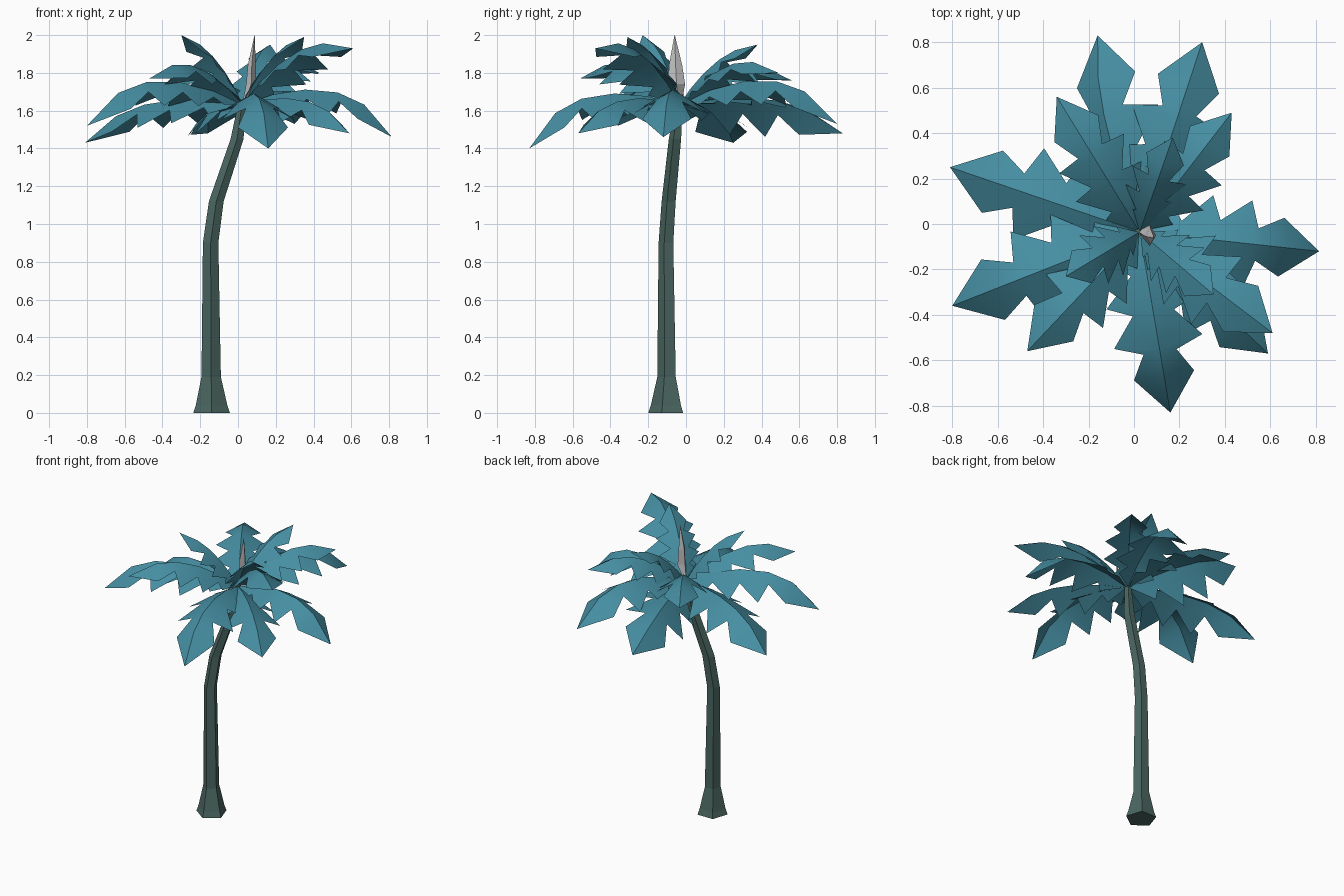
import bpy, math
from mathutils import Vector, Matrix

if "Cube" in bpy.data.objects:
    bpy.data.objects.remove(bpy.data.objects["Cube"])


def material(name, rgb):
    m = bpy.data.materials.new(name)
    m.diffuse_color = (*rgb, 1)
    m.use_nodes = True
    m.node_tree.nodes["Principled BSDF"].inputs["Base Color"].default_value = m.diffuse_color
    return m


def make(name, verts, faces, mat=None, smooth=False):
    me = bpy.data.meshes.new(name)
    me.from_pydata([tuple(v) for v in verts], [], faces)
    me.update()
    ob = bpy.data.objects.new(name, me)
    bpy.context.collection.objects.link(ob)
    if mat:
        me.materials.append(mat)
    if smooth:
        me.shade_smooth()
    return ob


def loft(name, rings, sides, start, mat=None, flat=1):
    """Tube through rings of (x, y, z, radius), capped at both ends."""
    verts, faces = [], []
    for x, y, z, r in rings:
        for k in range(sides):
            a = start + 2 * math.pi * k / sides
            verts.append((x + flat * r * math.cos(a), y + r * math.sin(a), z))
    for i in range(len(rings) - 1):
        for k in range(sides):
            a, b = i * sides + k, i * sides + (k + 1) % sides
            faces.append((a, b, b + sides, a + sides))
    n = len(verts)
    faces += [tuple(reversed(range(sides))), tuple(range(n - sides, n))]
    return make(name, verts, faces, mat)


leaf_mat = material("leaf", (0.06, 0.27, 0.36))
bark_mat = material("bark", (0.07, 0.135, 0.12))

# Leaning five-sided trunk with flared foot
loft("trunk", [(-.14, -.098, 0, .102), (-.14, -.098, .04, .088),
               (-.142, -.098, .19, .054), (-.145, -.102, .9, .043),
               (-.115, -.088, 1.12, .041), (-.005, -.055, 1.45, .036),
               (.022, -.035, 1.64, .022)], 5, -math.pi / 2, bark_mat)

# Frond template along a unit chord: arched midrib (x, z), tooth half widths
RIB = [(0, 0), (.18, .109), (.38, .184), (.592, .21), (.778, .169), (1, 0)]
TOOTH = [0, .14, .24, .235, .16]
NOTCH = [.015, .085, .11, .088]


def frond(name, tip, arch, roll):
    base = Vector((.025, -.035, 1.63))
    along = Vector(tip) - base
    size = along.length
    along.normalize()
    side = Vector((0, 0, 1)).cross(along).normalized()
    side = Matrix.Rotation(math.radians(roll), 3, along) @ side
    up = along.cross(side)
    rib = [(x, z * arch) for x, z in RIB]

    def place(x, y, z):
        return base + size * (along * x + side * y + up * z)

    # each half has its own midrib so the fold stays a sharp crease
    verts, faces = [], []
    for s in (1, -1):
        r = len(verts)
        verts += [place(x, 0, z) for x, z in rib]
        half, tooth = [], None
        for i in range(4):
            (x0, z0), (x1, z1) = rib[i], rib[i + 1]
            n, t = NOTCH[i], TOOTH[i + 1]
            k = len(verts)
            f = .15
            verts.append(place(x0 + f * (x1 - x0), s * n,
                               z0 + f * (z1 - z0) - .55 * n))
            verts.append(place(x1 - .005, s * t, z1 - .6 * t))
            if tooth:
                half.append((r + i, k, tooth))
            half += [(r + i, r + i + 1, k), (k, r + i + 1, k + 1)]
            tooth = k + 1
        half.append((r + 4, r + 5, tooth))
        faces += half if s > 0 else [f[::-1] for f in half]
    # wind both halves so the upper side is the front
    make(name, verts, [f[::1] for f in faces], leaf_mat, True)


# Frond tips with arch and roll: drooping, level and raised rings
TIPS = {
    "lower_frond": [(-.16, .83, 1.48, .65, -22), (.30, .80, 1.53, 1, 0),
                    (.815, -.12, 1.46, 1, 0), (.59, -.57, 1.48, .65, 0),
                    (.16, -.83, 1.40, 1, 0), (-.80, -.36, 1.52, 1, 0),
                    (-.81, .25, 1.43, .65, 0)],
    "middle_frond": [(.43, .49, 1.80, .85, 0), (.61, -.48, 1.93, .75, 0),
                     (-.47, -.56, 1.77, .85, 0), (-.34, .56, 1.76, .85, 0)],
    "inner_frond": [(.17, .38, 1.95, .55, 0), (-.30, -.23, 2.0, .5, 0),
                    (.35, -.31, 1.99, .5, 0)],
}
for label, tips in TIPS.items():
    for i, (x, y, z, arch, roll) in enumerate(tips):
        frond(f"{label}_{i + 1}", (x, y, z), arch, roll)

# Closed grey spear leaf in the middle, flattened sideways
loft("spear_leaf", [(.025, -.035, 1.62, .008), (.07, -.05, 1.74, .045),
                    (.073, -.055, 1.84, .035), (.088, -.06, 2.0, .001)],
     4, math.pi / 2, None, .6)
